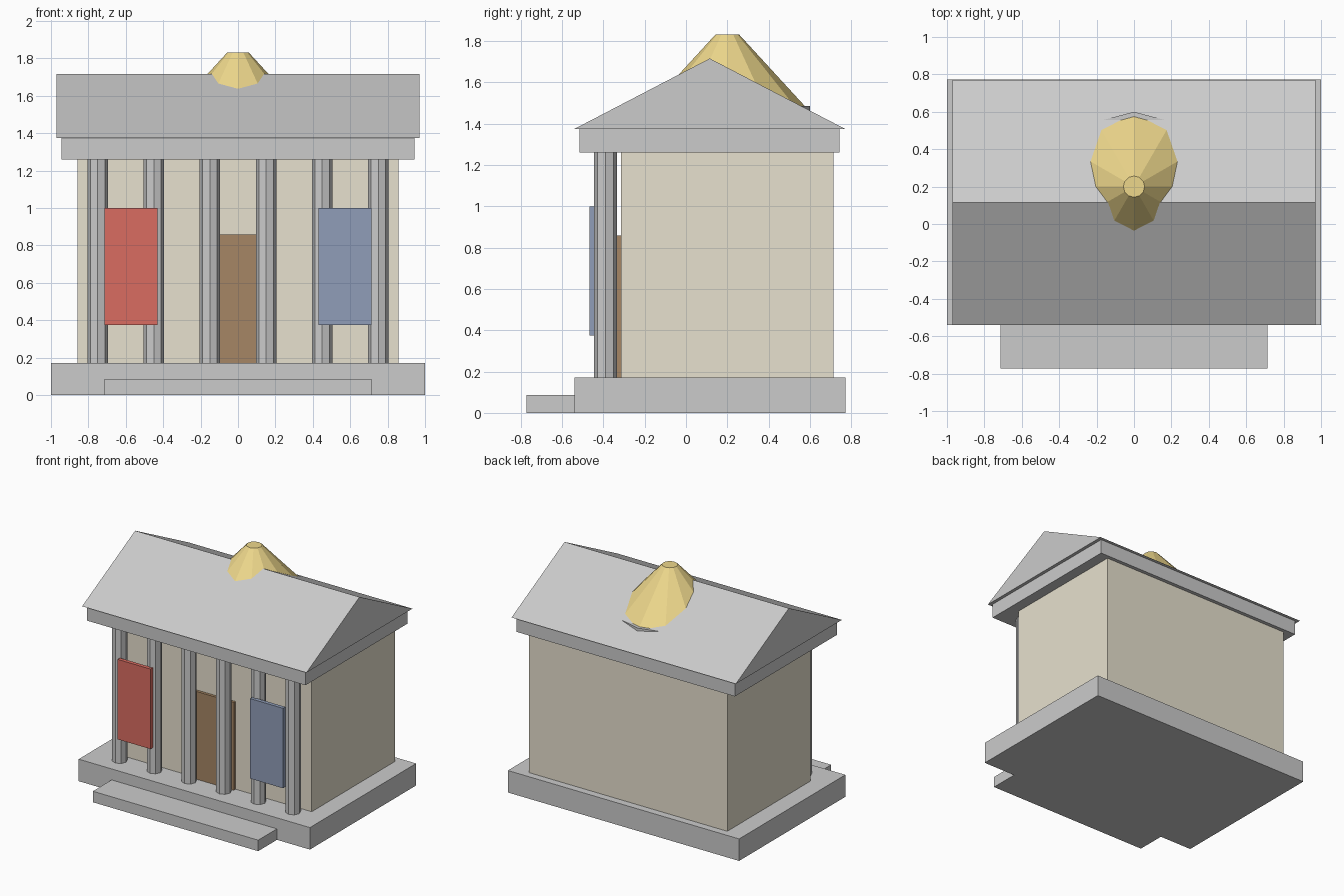
import bpy, math

if "Cube" in bpy.data.objects:
    bpy.data.objects.remove(bpy.data.objects["Cube"])

def material(name, rgb):
    m = bpy.data.materials.new(name)
    m.diffuse_color = (*rgb, 1)
    m.use_nodes = True
    m.node_tree.nodes["Principled BSDF"].inputs["Base Color"].default_value = m.diffuse_color
    return m

cream = material("cream_stone", (0.80, 0.75, 0.62))
wood = material("wood", (0.38, 0.24, 0.13))
red = material("red_cloth", (0.70, 0.15, 0.12))
blue = material("blue_cloth", (0.28, 0.34, 0.48))
gold = material("gold", (0.85, 0.68, 0.26))

def mesh_object(name, verts, faces, mat=None):
    me = bpy.data.meshes.new(name)
    me.from_pydata(verts, [], faces)
    ob = bpy.data.objects.new(name, me)
    bpy.context.collection.objects.link(ob)
    if mat:
        me.materials.append(mat)
    return ob

def prism(name, profile, x0, x1, mat=None):
    """Extrude a (y, z) profile, counter-clockwise seen from +x, along x."""
    n = len(profile)
    verts = [(x, y, z) for x in (x0, x1) for y, z in profile]
    faces = [tuple(reversed(range(n))), tuple(range(n, 2 * n))]
    faces += [(i, (i + 1) % n, n + (i + 1) % n, n + i) for i in range(n)]
    return mesh_object(name, verts, faces, mat)

def box(name, x, y, z, mat=None):
    profile = [(y[0], z[0]), (y[1], z[0]), (y[1], z[1]), (y[0], z[1])]
    return prism(name, profile, x[0], x[1], mat)

def frustum(name, sides, r0, r1, z0, z1, x, y, mat=None):
    rings = [(r0, z0), (r1, z1)]
    verts = [(x + r * math.cos(math.tau * i / sides),
              y + r * math.sin(math.tau * i / sides), z)
             for r, z in rings for i in range(sides)]
    faces = [tuple(reversed(range(sides))), tuple(range(sides, 2 * sides))]
    faces += [(i, (i + 1) % sides, sides + (i + 1) % sides, sides + i)
              for i in range(sides)]
    return mesh_object(name, verts, faces, mat)

# Base and front step
box("base", (-1, 1), (-0.54, 0.772), (0, 0.172))
box("front_step", (-0.715, 0.715), (-0.772, -0.54), (0, 0.086))

# Main hall and door
box("hall_walls", (-0.858, 0.858), (-0.315, 0.715), (0.172, 1.26), cream)
box("door", (-0.2, 0.2), (-0.337, -0.305), (0.172, 0.858), wood)

# Row of six columns
for i in range(6):
    frustum(f"column_{i + 1}", 8, 0.055, 0.055, 0.172, 1.26,
            -0.75 + 0.3 * i, -0.39)

# Banners
box("left_banner", (-0.715, -0.43), (-0.466, -0.437), (0.375, 1.0), red)
box("right_banner", (0.43, 0.715), (-0.466, -0.437), (0.375, 1.0), blue)

# Entablature and gable roof
box("entablature", (-0.944, 0.944), (-0.515, 0.744), (1.26, 1.375))
prism("gable_roof", [(-0.54, 1.375), (0.77, 1.375), (0.115, 1.716)], -0.97, 0.97)

# Dome on a drum, mostly sunk in the roof
frustum("dome_drum", 12, 0.4, 0.4, 1.375, 1.487, 0, 0.2)
frustum("dome", 12, 0.374, 0.057, 1.487, 1.832, 0, 0.2, gold)
